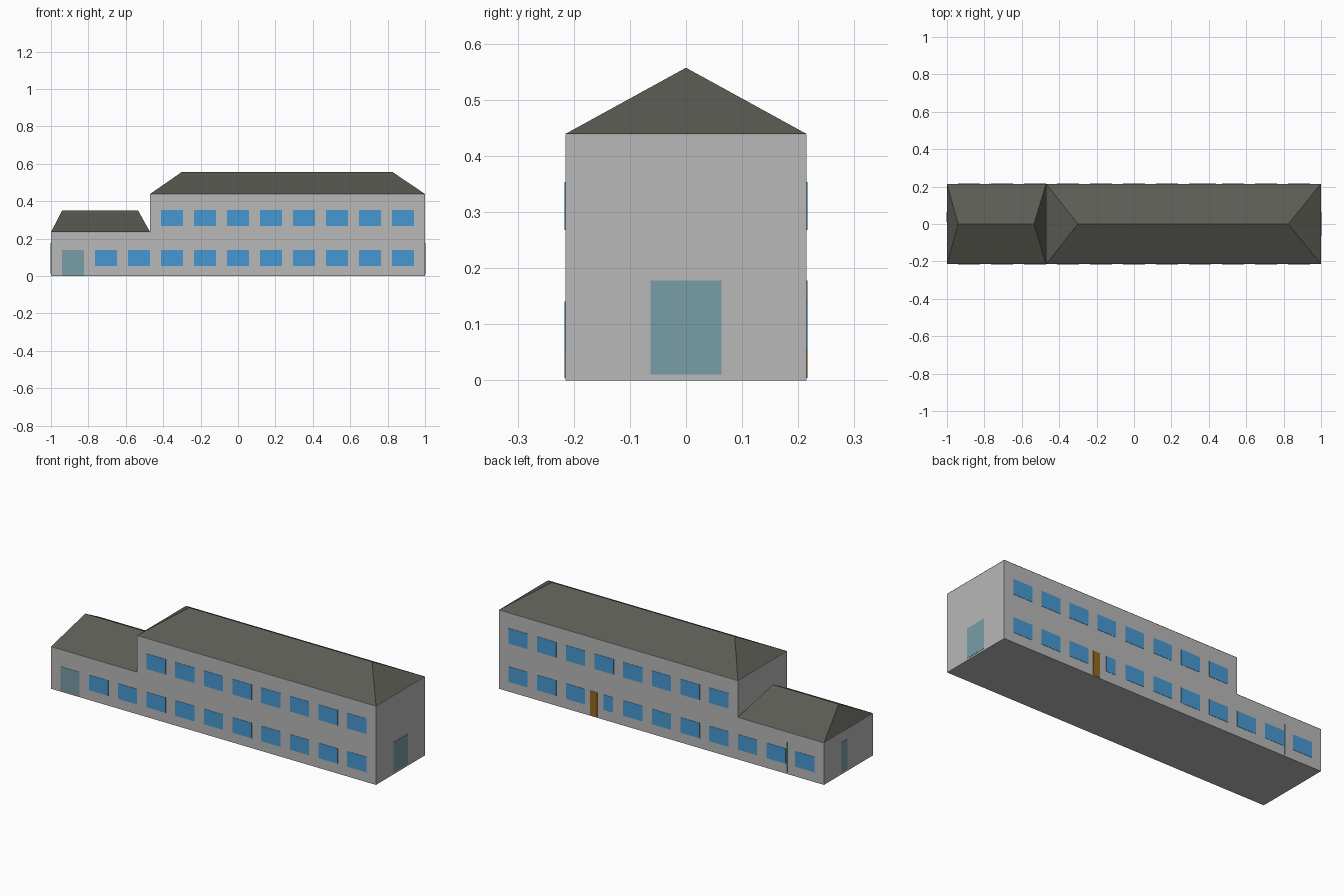
import bpy, bmesh

if "Cube" in bpy.data.objects:
    bpy.data.objects.remove(bpy.data.objects["Cube"])

def material(name, rgb):
    m = bpy.data.materials.new(name)
    lin = [((c / 255 + 0.055) / 1.055) ** 2.4 for c in rgb]
    m.diffuse_color = (*lin, 1)
    m.use_nodes = True
    m.node_tree.nodes["Principled BSDF"].inputs["Base Color"].default_value = m.diffuse_color
    return m

WALL = material("grey_wall", (184, 184, 184))
ROOF = material("dark_roof", (92, 92, 85))
GLASS = material("blue_window", (70, 153, 210))
TEAL = material("teal_door", (120, 157, 166))
BROWN = material("brown_door", (150, 105, 30))

D = 0.215      # half depth
T = 0.0015     # plate thickness
STEP = 3 / 17  # window spacing

def finish(name, bm, mat):
    bmesh.ops.recalc_face_normals(bm, faces=bm.faces)
    me = bpy.data.meshes.new(name)
    bm.to_mesh(me)
    bm.free()
    me.materials.append(mat)
    ob = bpy.data.objects.new(name, me)
    bpy.context.collection.objects.link(ob)

def plates(name, boxes, mat):
    """Thin boxes, each given as (x0, x1, y0, y1, z0, z1)."""
    bm = bmesh.new()
    for x0, x1, y0, y1, z0, z1 in boxes:
        vs = bmesh.ops.create_cube(bm, size=1)["verts"]
        for v in vs:
            v.co = (x1 if v.co.x > 0 else x0, y1 if v.co.y > 0 else y0,
                    z1 if v.co.z > 0 else z0)
    finish(name, bm, mat)

def front(x0, x1, z0, z1):
    return (x0, x1, -D - T, -D + T, z0, z1)

def back(x0, x1, z0, z1):
    return (x0, x1, D - T, D + T, z0, z1)

# Walls: stepped profile extruded through the depth
bm = bmesh.new()
profile = [(-1, 0), (1, 0), (1, 0.438), (-0.47, 0.438), (-0.47, 0.234), (-1, 0.234)]
face = bm.faces.new([bm.verts.new((x, -D, z)) for x, z in profile])
new = bmesh.ops.extrude_face_region(bm, geom=[face])["geom"]
bmesh.ops.translate(bm, vec=(0, 2 * D, 0),
                    verts=[g for g in new if isinstance(g, bmesh.types.BMVert)])
finish("walls", bm, WALL)

# Hipped roofs
def hip_roof(name, x0, x1, r0, r1, z0, z1):
    bm = bmesh.new()
    a, b, c, d, e, f = [bm.verts.new(p) for p in (
        (x0, -D, z0), (x1, -D, z0), (x1, D, z0), (x0, D, z0), (r0, 0, z1), (r1, 0, z1))]
    for vs in ((a, b, f, e), (b, c, f), (c, d, e, f), (d, a, e), (d, c, b, a)):
        bm.faces.new(vs)
    finish(name, bm, ROOF)

hip_roof("main_roof", -0.47, 1, -0.3, 0.825, 0.439, 0.557)
hip_roof("wing_roof", -1, -0.47, -0.94, -0.535, 0.235, 0.352)

# Windows: column 0 is the leftmost, the upper floor starts at column 3
W = 1 / 17
cx = [-15 / 17 + STEP * i for i in range(11)]
low, high = (0.055, 0.14), (0.268, 0.353)
plates("front_windows", [front(x - W, x + W, *low) for x in cx[1:]]
       + [front(x - W, x + W, *high) for x in cx[3:]], GLASS)
plates("back_windows", [back(x - W, x + W, *low) for i, x in enumerate(cx) if i != 7]
       + [back(x - W, x + W, *high) for x in cx[3:]]
       + [back(0.298, 0.356, *low)], GLASS)

# Doors
plates("front_door", [front(cx[0] - W, cx[0] + W, 0.004, 0.14)], TEAL)
plates("right_door", [(1 - T, 1 + T, -0.063, 0.063, 0.01, 0.178)], TEAL)
plates("left_door", [(-1 - T, -1 + T, 0.01, 0.063, 0.01, 0.178)], TEAL)
plates("back_door", [back(0.395, 0.438, 0.004, 0.14)], BROWN)
plates("back_door_edge", [back(-0.774, -0.771, 0.01, 0.178)], TEAL)
